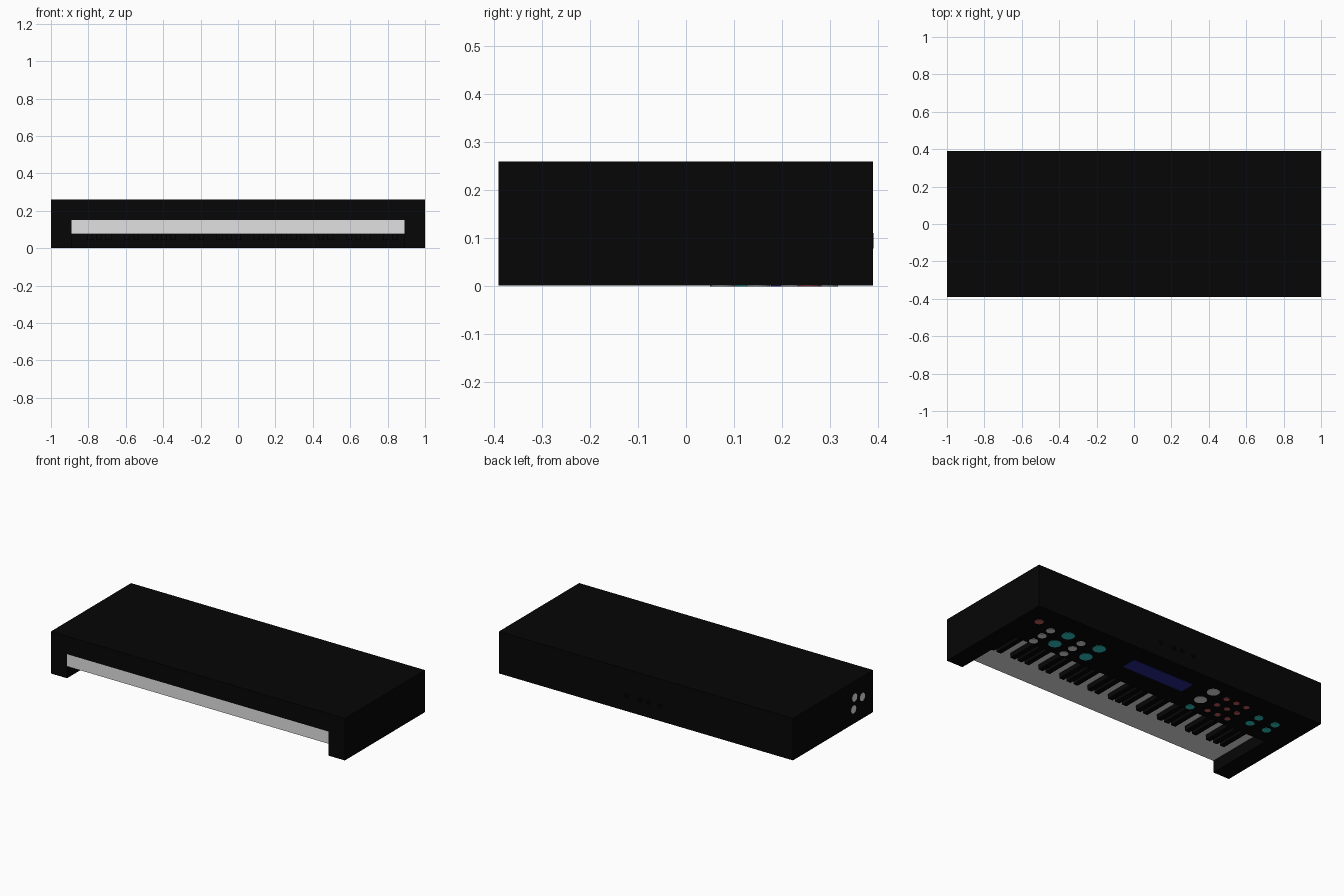
import bpy, bmesh, math
from mathutils import Matrix, Vector

if "Cube" in bpy.data.objects:
    bpy.data.objects.remove(bpy.data.objects["Cube"])


def material(name, rgb):
    m = bpy.data.materials.new(name)
    m.diffuse_color = (*rgb, 1)
    m.use_nodes = True
    m.node_tree.nodes["Principled BSDF"].inputs["Base Color"].default_value = m.diffuse_color
    return m


BLACK = material("case_black", (0.0018, 0.0018, 0.0018))
JACK = material("socket_black", (0.0, 0.0, 0.0))
WHITE = material("key_white", (0.75, 0.75, 0.75))
TEAL = material("teal", (0.03, 0.56, 0.56))
RED = material("red", (0.56, 0.11, 0.11))
BLUE = material("screen_blue", (0.02, 0.02, 0.27))


def finish(name, bm, mat):
    me = bpy.data.meshes.new(name)
    bmesh.ops.recalc_face_normals(bm, faces=bm.faces)
    bm.to_mesh(me)
    bm.free()
    me.materials.append(mat)
    ob = bpy.data.objects.new(name, me)
    bpy.context.collection.objects.link(ob)
    return ob


def add_box(bm, lo, hi):
    lo, hi = Vector(lo), Vector(hi)
    mat = Matrix.Translation((lo + hi) / 2) @ Matrix.Diagonal((*(hi - lo), 1))
    bmesh.ops.create_cube(bm, size=1, matrix=mat)


def boxes(name, mat, spans):
    bm = bmesh.new()
    for lo, hi in spans:
        add_box(bm, lo, hi)
    return finish(name, bm, mat)


def discs(name, mat, centres, r, depth, turn=Matrix(), sides=16):
    bm = bmesh.new()
    for c in centres:
        bmesh.ops.create_cone(bm, cap_ends=True, segments=sides, radius1=r, radius2=r,
                              depth=depth, matrix=Matrix.Translation(c) @ turn)
    return finish(name, bm, mat)


IN, FRONT, BACK, SPLIT = 0.89, -0.39, 0.389, 0.045
KEY_LOW, KEY_TOP, BASE = 0.075, 0.15, 0.002

# Case: one outline with a keyboard notch, extruded upward, closed by a lid slab
outline = [(-1, BACK), (-1, FRONT), (-IN, FRONT), (-IN, SPLIT),
           (IN, SPLIT), (IN, FRONT), (1, FRONT), (1, BACK)]
bm = bmesh.new()
floor = bm.faces.new([bm.verts.new((x, y, BASE)) for x, y in outline])
walls = bmesh.ops.extrude_face_region(bm, geom=[floor])["geom"]
bmesh.ops.translate(bm, vec=(0, 0, KEY_TOP - BASE),
                    verts=[v for v in walls if isinstance(v, bmesh.types.BMVert)])
finish("case_base", bm, BLACK)
boxes("case_slab", BLACK, [((-1, FRONT, KEY_TOP), (1, BACK, 0.26))])

# Keys: five octaves and a closing key, low notes at +x
COUNT = 36
STEP = 2 * IN / COUNT
boxes("white_keys", WHITE, [((IN - (i + 1) * STEP, FRONT, KEY_LOW),
                             (IN - i * STEP, SPLIT, KEY_TOP)) for i in range(COUNT)])
blacks = []
for i in range(COUNT - 1):
    if i % 7 not in (2, 6):
        edge = IN - (i + 1) * STEP
        blacks.append(((edge - 0.015, -0.2, 0.045), (edge + 0.015, SPLIT, KEY_LOW)))
boxes("black_keys", BLACK, blacks)

# Display
boxes("screen", BLUE, [((-0.19, 0.177, 0), (0.225, 0.272, BASE))])


def buttons(name, mat, xs, ys, r):
    discs(name, mat, [(x, y, BASE / 2) for x in xs for y in ys], r, BASE)


# Flush buttons in rows and columns
buttons("power_button", RED, [0.888], [0.257], 0.025)
buttons("small_buttons", WHITE, [0.777, 0.562], [0.222, 0.15, 0.077], 0.025)
buttons("drum_pads", TEAL, [0.669, 0.449], [0.241, 0.129], 0.037)
buttons("dials", WHITE, [-0.328], [0.28, 0.172], 0.036)
buttons("select_button", TEAL, [-0.334], [0.075], 0.025)
buttons("number_pad", RED, [-0.433, -0.503, -0.573], [0.267, 0.187, 0.107], 0.017)
buttons("mode_buttons", TEAL, [-0.698, -0.814], [0.223, 0.149], 0.025)

# Sockets on the back, and round plates on the left end
discs("back_sockets", JACK, [(x, BACK, 0.095) for x in (0.135, 0.04, -0.02, -0.095)],
      0.016, 0.002, Matrix.Rotation(math.pi / 2, 4, "X"))
discs("side_sockets", WHITE, [(-1, -0.21, 0.16), (-1, -0.285, 0.135), (-1, -0.2, 0.09)],
      0.025, 0.002, Matrix.Rotation(math.pi / 2, 4, "Y"))
